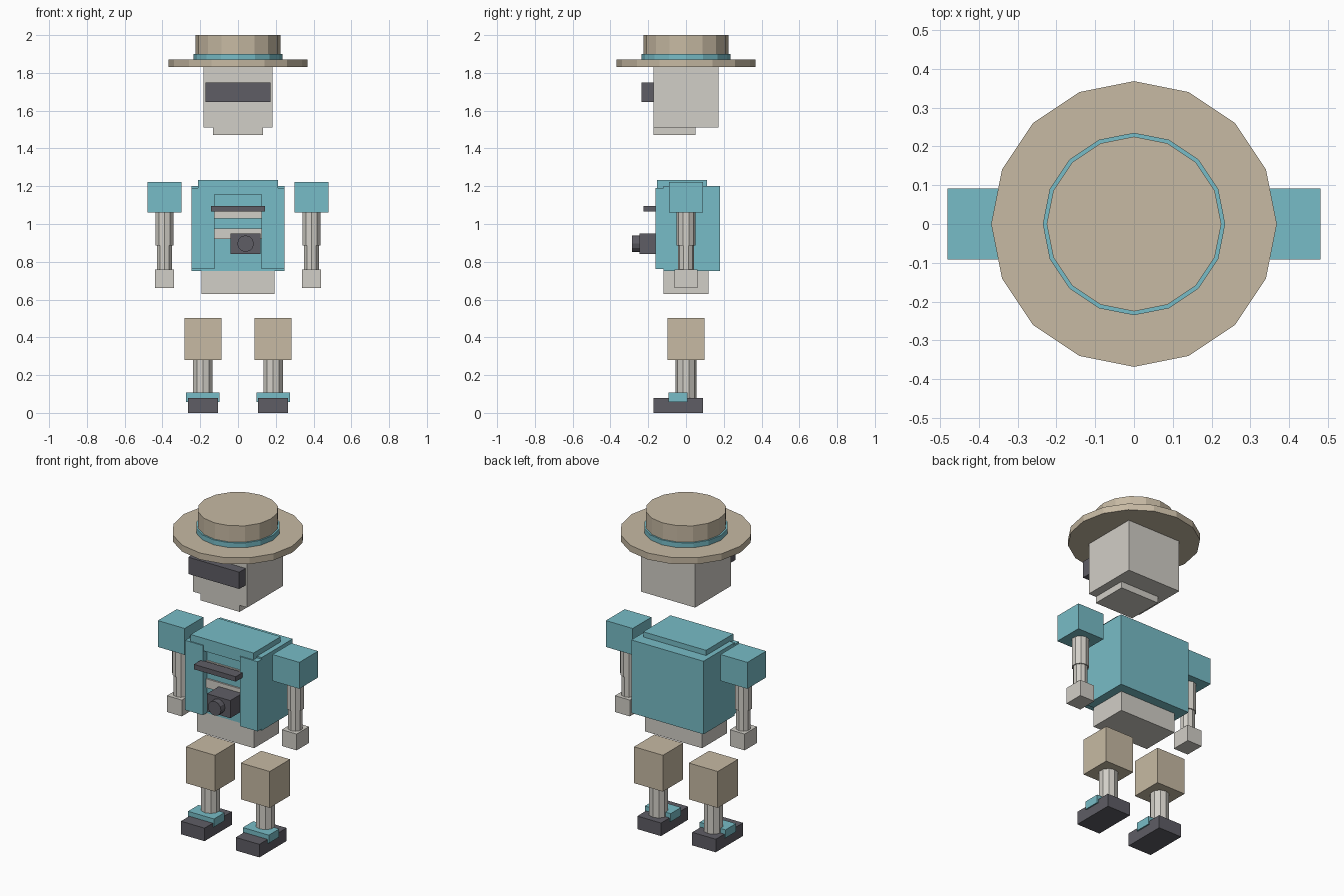
import bpy
import bmesh
from math import pi
from mathutils import Matrix, Vector

if "Cube" in bpy.data.objects:
    bpy.data.objects.remove(bpy.data.objects["Cube"])


def colour(name, rgb):
    m = bpy.data.materials.new(name)
    m.diffuse_color = (*rgb, 1)
    m.use_nodes = True
    m.node_tree.nodes["Principled BSDF"].inputs["Base Color"].default_value = m.diffuse_color
    return m


TEAL = colour("teal", (0.187, 0.507, 0.571))
TAN = colour("tan", (0.57, 0.49, 0.367))
DARK = colour("dark", (0.113, 0.11, 0.13))
PALE = colour("pale", (0.64, 0.62, 0.57))


def finish(bm, name, mat):
    me = bpy.data.meshes.new(name)
    bm.to_mesh(me)
    bm.free()
    me.materials.append(mat)
    ob = bpy.data.objects.new(name, me)
    bpy.context.collection.objects.link(ob)
    return ob


def box(name, x, y, z, mat):
    """Box from (min, max) pairs."""
    bm = bmesh.new()
    bmesh.ops.create_cube(bm, size=1)
    for v in bm.verts:
        v.co = Vector([(a + b) / 2 + c * (b - a) for (a, b), c in zip((x, y, z), v.co)])
    return finish(bm, name, mat)


def disc(name, r, z0, z1, mat, sides, x=0.0):
    """Upright prism between two heights."""
    bm = bmesh.new()
    bmesh.ops.create_cone(bm, cap_ends=True, segments=sides, radius1=r, radius2=r,
                          depth=z1 - z0, matrix=Matrix.Translation((x, 0, (z0 + z1) / 2)))
    return finish(bm, name, mat)


# Hat
disc("hat_brim", 0.368, 1.83, 1.87, TAN, 16)
disc("hat_band", 0.235, 1.86, 1.90, TEAL, 16)
disc("hat_crown", 0.225, 1.86, 2.0, TAN, 16)

# Head
box("head", (-0.183, 0.183), (-0.173, 0.173), (1.51, 1.835), PALE)
box("chin", (-0.132, 0.132), (-0.173, 0.05), (1.47, 1.515), PALE)
box("visor", (-0.173, 0.173), (-0.235, -0.165), (1.645, 1.748), DARK)

# Torso
box("torso", (-0.245, 0.245), (-0.12, 0.18), (0.752, 1.2), TEAL)
box("collar", (-0.213, 0.213), (-0.154, 0.11), (1.155, 1.232), TEAL)
box("hips", (-0.193, 0.193), (-0.12, 0.12), (0.63, 0.76), PALE)
for i, z in enumerate((0.92, 1.03)):
    box(f"shirt_stripe_{i}", (-0.125, 0.125), (-0.13, -0.115), (z, z + 0.055), PALE)

# Camera hanging from a chest strap
box("chest_strap", (-0.142, 0.142), (-0.225, -0.155), (1.065, 1.095), DARK)
box("camera_body", (-0.039, 0.119), (-0.245, -0.115), (0.842, 0.95), DARK)
bm = bmesh.new()
bmesh.ops.create_cone(bm, cap_ends=True, segments=12, radius1=0.044, radius2=0.044, depth=0.05,
                      matrix=Matrix.Translation((0.04, -0.26, 0.896)) @ Matrix.Rotation(pi / 2, 4, 'X'))
finish(bm, "camera_lens", DARK)

# Mirrored parts: vest fronts, arms and legs
for side, s in (("left", 1), ("right", -1)):
    def span(a, b):
        return tuple(sorted((s * a, s * b)))

    box(f"vest_front_{side}", span(0.125, 0.246), (-0.161, -0.1), (0.763, 1.19), TEAL)

    box(f"sleeve_{side}", span(0.298, 0.48), (-0.091, 0.091), (1.06, 1.222), TEAL)
    disc(f"upper_arm_{side}", 0.049, 0.885, 1.07, PALE, 10, s * 0.389)
    disc(f"forearm_{side}", 0.042, 0.75, 0.89, PALE, 10, s * 0.389)
    box(f"hand_{side}", span(0.339, 0.44), (-0.06, 0.06), (0.66, 0.76), PALE)

    box(f"shorts_leg_{side}", span(0.088, 0.284), (-0.098, 0.098), (0.28, 0.503), TAN)
    disc(f"shin_{side}", 0.055, 0.07, 0.29, PALE, 10, s * 0.186)
    box(f"shoe_{side}", span(0.106, 0.266), (-0.173, 0.091), (0, 0.08), DARK)
    box(f"shoe_strap_{side}", span(0.098, 0.274), (-0.093, 0.008), (0.058, 0.108), TEAL)
